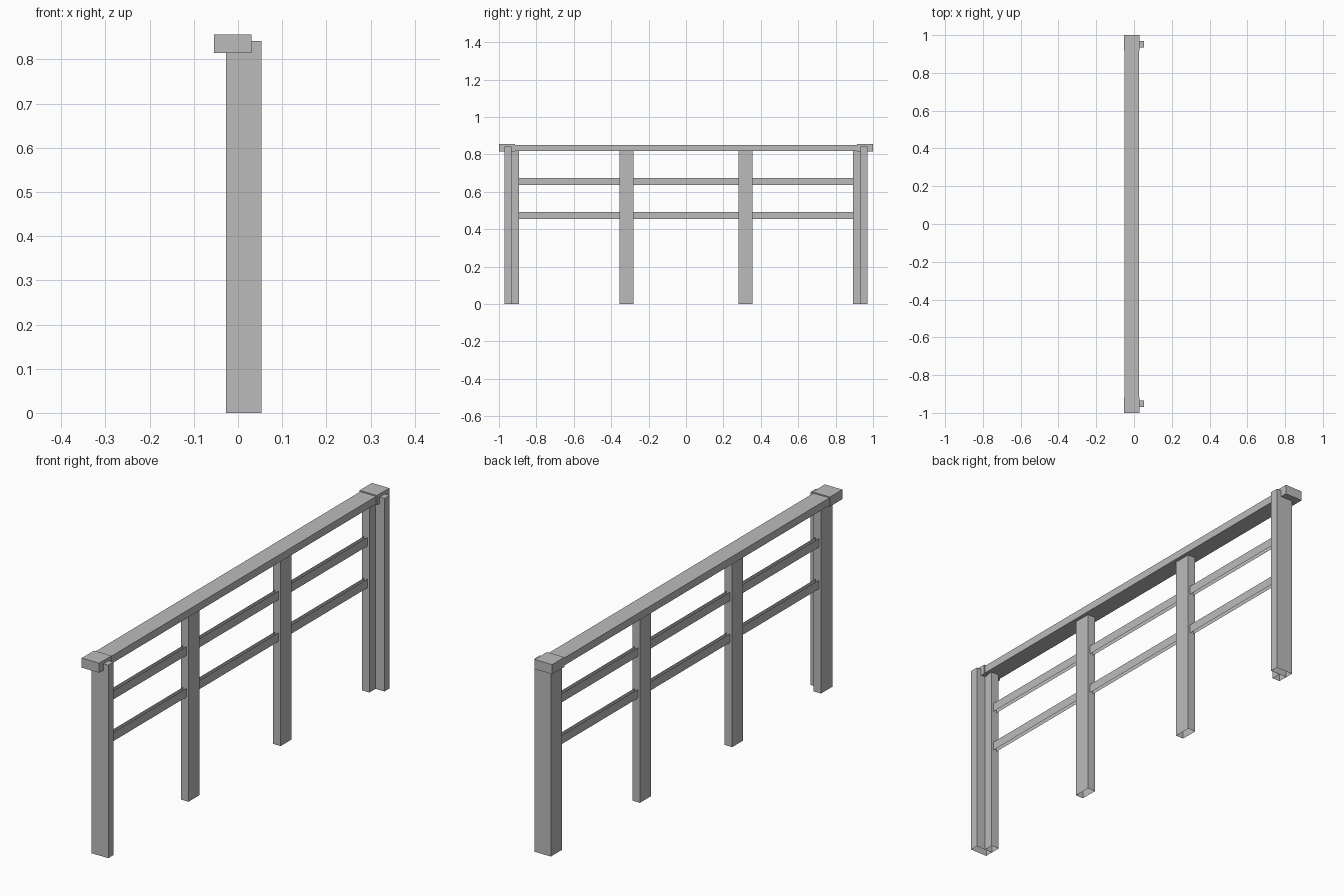
import bpy
import bmesh
from mathutils import Vector

cube = bpy.data.objects.get("Cube")
if cube:
    bpy.data.objects.remove(cube)

# Single plain grey
grey = bpy.data.materials.new("plain grey")
grey.use_nodes = True
colour = (0.5, 0.5, 0.5, 1)
grey.diffuse_color = colour
grey.node_tree.nodes["Principled BSDF"].inputs["Base Color"].default_value = colour


def box(name, x, y, z, open_dirs=()):
    """Box spanning the x, y, z ranges, leaving out faces that point along open_dirs."""
    lo, hi = (Vector(v) for v in zip(x, y, z))
    bm = bmesh.new()
    bmesh.ops.create_cube(bm, size=1)
    bm.normal_update()
    gone = [f for f in bm.faces if any(f.normal.dot(Vector(d)) > 0.9 for d in open_dirs)]
    bmesh.ops.delete(bm, geom=gone, context='FACES')
    for v in bm.verts:
        v.co = Vector(a + (b - a) * (c + 0.5) for a, b, c in zip(lo, hi, v.co))
    mesh = bpy.data.meshes.new(name)
    bm.to_mesh(mesh)
    bm.free()
    mesh.materials.append(grey)
    obj = bpy.data.objects.new(name, mesh)
    bpy.context.collection.objects.link(obj)
    return obj


UP, DOWN = (0, 0, 1), (0, 0, -1)
POST_X = (-0.027, 0.01)
POST_TOP = 0.818
MID_IN, MID_OUT, END_IN, END_MID, END_OUT = 0.28, 0.356, 0.892, 0.934, 0.97


def span(side, a, b):
    return sorted((side * a, side * b))


# Handrail
box("handrail", (-0.051, 0.026), (-0.92, 0.92), (POST_TOP, 0.851))

for side, end in ((-1, "front"), (1, "back")):
    # Posts are hollow and open at the foot
    box(end + "_middle_post", POST_X, span(side, MID_IN, MID_OUT), (0, POST_TOP), (DOWN,))
    box(end + "_inner_end_post", POST_X, span(side, END_IN, END_MID), (0, POST_TOP), (DOWN,))
    box(end + "_end_plank", (-0.027, 0.053), span(side, END_MID, END_OUT), (0, 0.842), (DOWN,))
    # Block capping the handrail end
    box(end + "_handrail_cap", (-0.054, 0.03), span(side, 0.915, 1), (0.814, 0.856))

# Thin rails between the posts, open along top and bottom
bays = {"front": (-END_IN, -MID_OUT), "centre": (-MID_IN, MID_IN), "back": (MID_OUT, END_IN)}
for level, z in (("lower", (0.454, 0.492)), ("upper", (0.636, 0.674))):
    for bay, y in bays.items():
        box(f"{bay}_{level}_rail", (-0.017, 0.0), y, z, (UP, DOWN))
